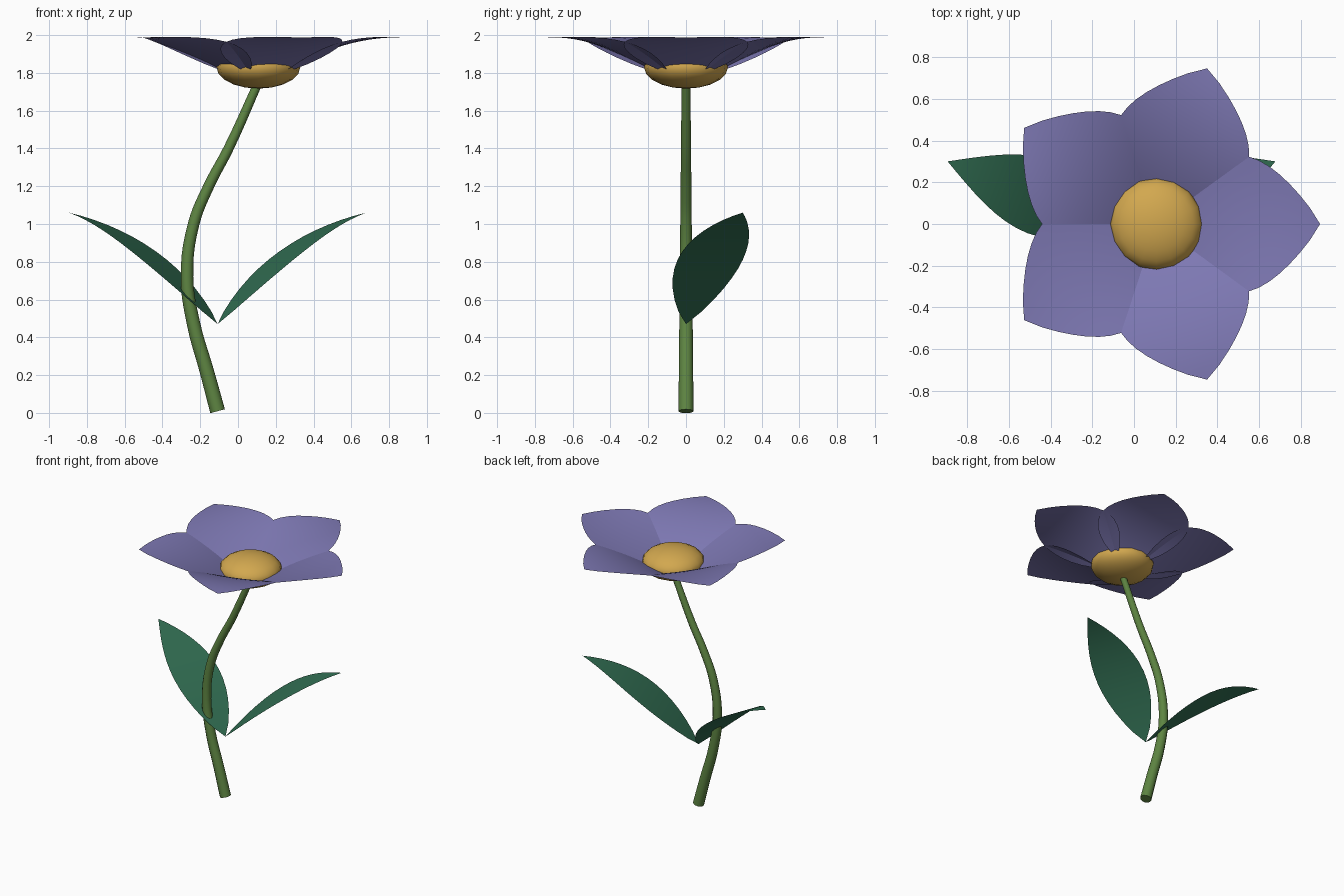
import bpy, bmesh, math
from mathutils import Matrix

if "Cube" in bpy.data.objects:
    bpy.data.objects.remove(bpy.data.objects["Cube"])


def material(name, rgb):
    m = bpy.data.materials.new(name)
    m.diffuse_color = (*rgb, 1)
    m.use_nodes = True
    m.node_tree.nodes["Principled BSDF"].inputs["Base Color"].default_value = m.diffuse_color
    return m


PETAL = material("petal_violet", (0.205, 0.187, 0.448))
GOLD = material("centre_gold", (0.645, 0.39, 0.078))
STEM = material("stem_green", (0.112, 0.235, 0.055))
LEAF = material("leaf_green", (0.032, 0.159, 0.087))


def blade(name, origin, start, length, rise, arch, half_width, cup, power, angle, mat,
          nu=14, nv=8):
    """Pointed, arched and slightly cupped blade growing outwards at the given angle."""
    bm = bmesh.new()
    rows = []
    for i in range(nu + 1):
        t = i / nu
        w = max(0.0, math.sin(math.pi * t ** 0.815)) ** power
        row = []
        for j in range(nv + 1):
            s = 2 * j / nv - 1
            z = rise * t * (1 + arch * (1 - t)) + cup * (s * w) ** 2
            row.append(bm.verts.new((start + length * t, s * w * half_width, z)))
        rows.append(row)
    for a, b in zip(rows, rows[1:]):
        for j in range(nv):
            bm.faces.new((a[j], b[j], b[j + 1], a[j + 1]))
    bmesh.ops.remove_doubles(bm, verts=bm.verts, dist=1e-5)
    bmesh.ops.transform(bm, verts=bm.verts,
                        matrix=Matrix.Translation(origin) @ Matrix.Rotation(angle, 4, 'Z'))
    for f in bm.faces:
        f.smooth = True
    me = bpy.data.meshes.new(name)
    bm.to_mesh(me)
    bm.free()
    me.materials.append(mat)
    bpy.context.collection.objects.link(bpy.data.objects.new(name, me))


# Stem: tapering tube along an S-shaped path
path = [(-0.108, 0.009), (-0.165, 0.22), (-0.235, 0.47), (-0.27, 0.72),
        (-0.235, 1.0), (-0.155, 1.2), (-0.05, 1.4), (0.108, 1.75)]
cu = bpy.data.curves.new("stem", 'CURVE')
cu.dimensions = '3D'
cu.bevel_depth = 0.04
cu.bevel_resolution = 4
cu.resolution_u = 5
cu.use_fill_caps = True
sp = cu.splines.new('BEZIER')
sp.bezier_points.add(len(path) - 1)
for p, (x, z) in zip(sp.bezier_points, path):
    p.co = (x, 0, z)
    p.handle_left_type = p.handle_right_type = 'AUTO'
    p.radius = 1 - 0.42 * z / 1.75
cu.materials.append(STEM)
stem = bpy.data.objects.new("stem", cu)
bpy.context.collection.objects.link(stem)
bpy.context.view_layer.objects.active = stem
stem.select_set(True)
bpy.ops.object.convert(target='MESH')
bpy.ops.object.shade_smooth_by_angle(angle=math.radians(40))

# Flower centre: flattened ball
bpy.ops.mesh.primitive_uv_sphere_add(segments=16, ring_count=10, radius=0.222,
                                     location=(0.108, 0, 1.83))
centre = bpy.context.object
centre.name = "flower_centre"
centre.scale.z = 0.51
centre.data.materials.append(GOLD)
bpy.ops.object.shade_smooth()

# Five overlapping petals
for k in range(5):
    blade(f"petal_{k + 1}", (0.108, 0, 1.78), 0.1, 0.685, 0.207, 1.15, 0.33, 0.022, 0.85,
          math.radians(72 * k), PETAL)

# Pair of mirrored leaves
tilt = math.radians(20.9)
for name, a in (("leaf_right", tilt), ("leaf_left", math.pi - tilt)):
    blade(name, (-0.108, 0, 0.47), 0, 0.842, 0.59, 0.62, 0.185, 0.0, 1.0, a, LEAF)
